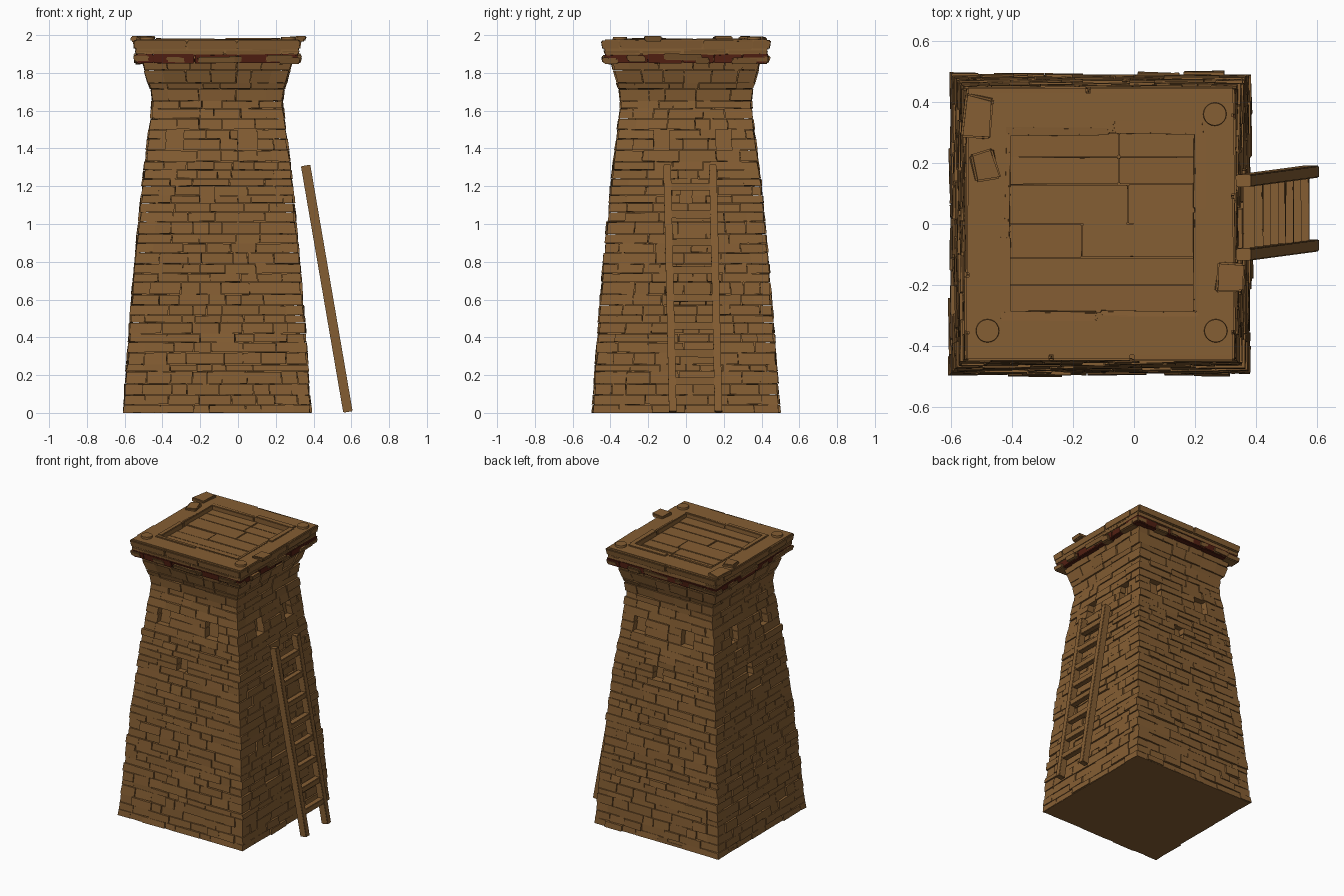
import bpy, bmesh, math, random
from mathutils import Vector, Matrix

if "Cube" in bpy.data.objects:
    bpy.data.objects.remove(bpy.data.objects["Cube"])

random.seed(7)
R = random.uniform
CX = -0.11                      # tower axis


def material(name, col):
    m = bpy.data.materials.new(name)
    m.diffuse_color = (*col, 1)
    m.use_nodes = True
    m.node_tree.nodes["Principled BSDF"].inputs["Base Color"].default_value = m.diffuse_color
    return m


BROWN = material("weathered_brown", (0.235, 0.112, 0.033))
RED = material("dark_red_timber", (0.085, 0.014, 0.006))


def finish(bm, name, mat, bevel=0.0, smooth=True):
    bmesh.ops.recalc_face_normals(bm, faces=bm.faces)
    if bevel:
        bmesh.ops.bevel(bm, geom=bm.edges[:], offset=bevel, segments=2,
                        affect='EDGES', clamp_overlap=True)
    me = bpy.data.meshes.new(name)
    bm.to_mesh(me)
    bm.free()
    ob = bpy.data.objects.new(name, me)
    bpy.context.collection.objects.link(ob)
    me.materials.append(mat)
    if smooth:
        bpy.ops.object.select_all(action='DESELECT')
        ob.select_set(True)
        bpy.context.view_layer.objects.active = ob
        bpy.ops.object.shade_smooth_by_angle(angle=math.radians(40))
    return ob


def hexa(bm, pts):
    """Six-sided block: four bottom corners, then four top corners."""
    v = [bm.verts.new(p) for p in pts]
    for f in ((3, 2, 1, 0), (4, 5, 6, 7), (0, 1, 5, 4),
              (1, 2, 6, 5), (2, 3, 7, 6), (3, 0, 4, 7)):
        bm.faces.new([v[i] for i in f])


def box(bm, x0, x1, y0, y1, z0, z1, j=0.0):
    hexa(bm, [Vector((x + R(-j, j), y + R(-j, j), z + R(-j, j) * .5)) for z in (z0, z1)
              for x, y in ((x0, y0), (x1, y0), (x1, y1), (x0, y1))])


def beam(bm, p, q, w, d):
    """Straight bar from p to q, d wide along y and w across."""
    p, q = Vector(p), Vector(q)
    y = Vector((0, d / 2, 0))
    s = (q - p).cross(Vector((0, 1, 0))).normalized() * w / 2
    hexa(bm, [c + a * s + b * y for c in (p, q) for a, b in ((-1, -1), (1, -1), (1, 1), (-1, 1))])


# Half-width of the tower at each height
PROFILE = [(0, .493), (.4, .465), (.8, .433), (1.2, .395), (1.4, .372), (1.6, .345),
           (1.69, .343), (1.77, .37), (1.86, .392)]


def half(z):
    for (a, ha), (b, hb) in zip(PROFILE, PROFILE[1:]):
        if z <= b:
            return ha + (hb - ha) * (z - a) / (b - a)
    return PROFILE[-1][1]


def block(bm, side, u0, u1, z0, z1, h0, h1, depth, out, j):
    """One stone on a wall side, its face following the wall slope."""
    rot = Matrix.Rotation(side * math.pi / 2, 3, 'Z')
    hm = (h0 + h1) / 2
    pts = []
    for z, h in ((z0, h0), (z1, h1)):
        for u, inner in ((u0, 0), (u1, 0), (u1, 1), (u0, 1)):
            d = h - depth if inner else h + out + R(-j, j)
            p = rot @ Vector((u * h / hm + R(-j, j) * .6, -d, z + R(-j, j) * .6))
            pts.append(p + Vector((CX, 0, 0)))
    hexa(bm, pts)


def course(bm, row, z0, z1, h0, h1, holes=None, depth=.09, size=(.07, .2), out=.008, j=.003, gap=.0015):
    """One ring of stones; alternate sides own the corners."""
    hm = (h0 + h1) / 2
    for side in range(4):
        lim = hm + R(-.003, .006) if (side + row) % 2 else hm - depth + .004
        spans, a = [], -lim
        for w0, w1, b0, b1 in sorted((holes or {}).get(side, [])):
            if b0 < (z0 + z1) / 2 < b1:
                spans.append((a, w0))
                a = w1
        spans.append((a, lim))
        for a, b in spans:
            while b - a > .004:
                step = R(*size)
                e = b if b - a - step < size[0] * .6 else a + step
                block(bm, side, a + gap, e - gap, z0 + gap, z1 - gap, h0, h1, depth, R(-out * .6, out), j)
                a = e


# Inner core, seen behind the window recesses
bm = bmesh.new()
prev = None
for z, h in PROFILE:
    h -= .045
    ring = [bm.verts.new((CX + sx * h, sy * h, z)) for sx, sy in ((-1, -1), (1, -1), (1, 1), (-1, 1))]
    if prev:
        for i in range(4):
            bm.faces.new((prev[i], prev[(i + 1) % 4], ring[(i + 1) % 4], ring[i]))
    else:
        bm.faces.new(ring[::-1])
    prev = ring
bm.faces.new(prev)
finish(bm, "tower_core", BROWN, smooth=False)

# Flat underside
bm = bmesh.new()
box(bm, CX - .488, CX + .488, -.488, .488, 0, .02)
finish(bm, "tower_base", BROWN, smooth=False)

# Stone walls with two upper windows and a loophole on each side
FRONT = [(-.27, -.18, 1.39, 1.5), (.11, .21, 1.39, 1.5), (-.09, -.015, 1.11, 1.2)]
RIGHT = [(-.17, -.09, 1.39, 1.5), (.16, .24, 1.39, 1.5), (-.03, .03, 1.11, 1.2)]
HOLES = {0: FRONT, 1: RIGHT, 2: FRONT, 3: RIGHT}
bm = bmesh.new()
BANDS = [(0, 1.11, 21), (1.11, 1.2, 2), (1.2, 1.39, 4), (1.39, 1.5, 2), (1.5, 1.86, 7)]
row = 0
for a, b, n in BANDS:
    cuts = [a] + [a + (b - a) * (i + R(-.25, .25)) / n for i in range(1, n)] + [b]
    for z0, z1 in zip(cuts, cuts[1:]):
        course(bm, row, z0, z1, half(z0), half(z1), HOLES)
        row += 1
for v in bm.verts:
    v.co.z = max(v.co.z, 0)
finish(bm, "stone_walls", BROWN, bevel=.006)

# Dark timber ring under the platform, partly covered by stones
bm = bmesh.new()
course(bm, 0, 1.85, 1.9, .425, .43, size=(.12, .25), out=.008)
finish(bm, "timber_ring", RED, bevel=.004)
bm = bmesh.new()
for side in range(4):
    for u, w in ((-.40, .04), (-.235, .05), (-.03, .1), (.11, .035), (.3, .07)):
        u += R(-.03, .03) * (abs(u) < .35)
        z0 = R(1.845, 1.868)
        block(bm, side, u - w, u + w, z0, z0 + .034, .425, .435, .1, R(.004, .014), .004)
finish(bm, "corbel_stones", BROWN, bevel=.006)

# Platform: stone edging and a flat rim around the sunken floor
bm = bmesh.new()
course(bm, 0, 1.893, 1.925, .425, .432, size=(.15, .4), out=.006)
course(bm, 1, 1.922, 1.974, .438, .445, size=(.25, .6), out=.006)
finish(bm, "platform_edging", BROWN, bevel=.006)
X0, X1, Y0, Y1 = -.41, .2, -.29, .3      # sunken floor
E = .43
bm = bmesh.new()
box(bm, CX - E, CX + E, -E, Y0, 1.9, 1.976)
box(bm, CX - E, CX + E, Y1, E, 1.9, 1.976)
box(bm, CX - E, X0, Y0, Y1, 1.9, 1.976)
box(bm, X1, CX + E, Y0, Y1, 1.9, 1.976)
finish(bm, "platform_rim", BROWN, smooth=False)

# Uneven boards framing the sunken floor
bm = bmesh.new()
box(bm, X0 - .01, -.08, Y1 - .01, Y1 + .015, 1.92, 1.98, .004)
box(bm, -.07, X1 + .03, Y1 - .005, Y1 + .035, 1.92, 1.984, .004)
box(bm, X0 - .025, -.12, Y0 - .025, Y0 + .005, 1.92, 1.982, .004)
box(bm, -.11, X1 + .01, Y0 - .015, Y0 + .005, 1.92, 1.98, .004)
box(bm, X0 - .03, X0 + .005, Y0, -.04, 1.92, 1.984, .004)
box(bm, X0 - .015, X0 + .005, -.03, Y1, 1.92, 1.98, .004)
box(bm, X1 - .005, X1 + .035, .05, Y1, 1.92, 1.982, .004)
box(bm, X1 - .005, X1 + .015, Y0, .04, 1.92, 1.98, .004)
finish(bm, "floor_frame", BROWN, bevel=.004)

# Floor planks with staggered joints
bm = bmesh.new()
ys = [Y0, -.2, -.11, 0, .13, .22, Y1]
joints = [None, None, -.17, -.02, -.05, -.05]
for y0, y1, jx in zip(ys, ys[1:], joints):
    for a, b in ([(X0, X1)] if jx is None else [(X0, jx), (jx, X1)]):
        box(bm, a + .001, b - .001, y0 + .001, y1 - .001, 1.9, 1.948 + R(-.003, .003), .001)
finish(bm, "floor_planks", BROWN, bevel=.003)

# Round pegs and loose flat stones on the rim
bm = bmesh.new()
for x, y in ((-.48, -.35), (.268, -.35), (.265, .36)):
    bmesh.ops.create_cone(bm, cap_ends=True, segments=20, radius1=.04, radius2=.037, depth=.03,
                          matrix=Matrix.Translation((x, y, 1.975)))
finish(bm, "rim_pegs", BROWN)
bm = bmesh.new()
for x, y, w, d, ang in ((-.51, .35, .09, .14, -.15), (-.49, .19, .08, .1, .2), (.313, -.17, .09, .1, -.1)):
    n = len(bm.verts)
    box(bm, -w / 2, w / 2, -d / 2, d / 2, 1.965, 1.992, .01)
    bm.verts.ensure_lookup_table()
    bmesh.ops.transform(bm, verts=bm.verts[n:],
                        matrix=Matrix.Translation((x, y, 0)) @ Matrix.Rotation(ang, 4, 'Z'))
finish(bm, "loose_rim_stones", BROWN, bevel=.006)

# Leaning ladder
BOT, TOP = (.582, .005), (.358, 1.31)
bm = bmesh.new()
beam(bm, (BOT[0], -.07, BOT[1]), (TOP[0], -.1, TOP[1]), .05, .04)
beam(bm, (BOT[0], .172, BOT[1]), (TOP[0], .142, TOP[1]), .05, .04)
for v in bm.verts:
    v.co.z = max(v.co.z, 0)
finish(bm, "ladder_rails", BROWN, bevel=.003)
bm = bmesh.new()
for i in range(8):
    z = .168 + i * .147
    t = (z - BOT[1]) / (TOP[1] - BOT[1])
    x = BOT[0] + (TOP[0] - BOT[0]) * t
    y = -.03 * t
    box(bm, x - .02, x + .02, y - .07, y + .172, z - .02, z + .02, .002)
finish(bm, "ladder_rungs", BROWN, bevel=.003)
